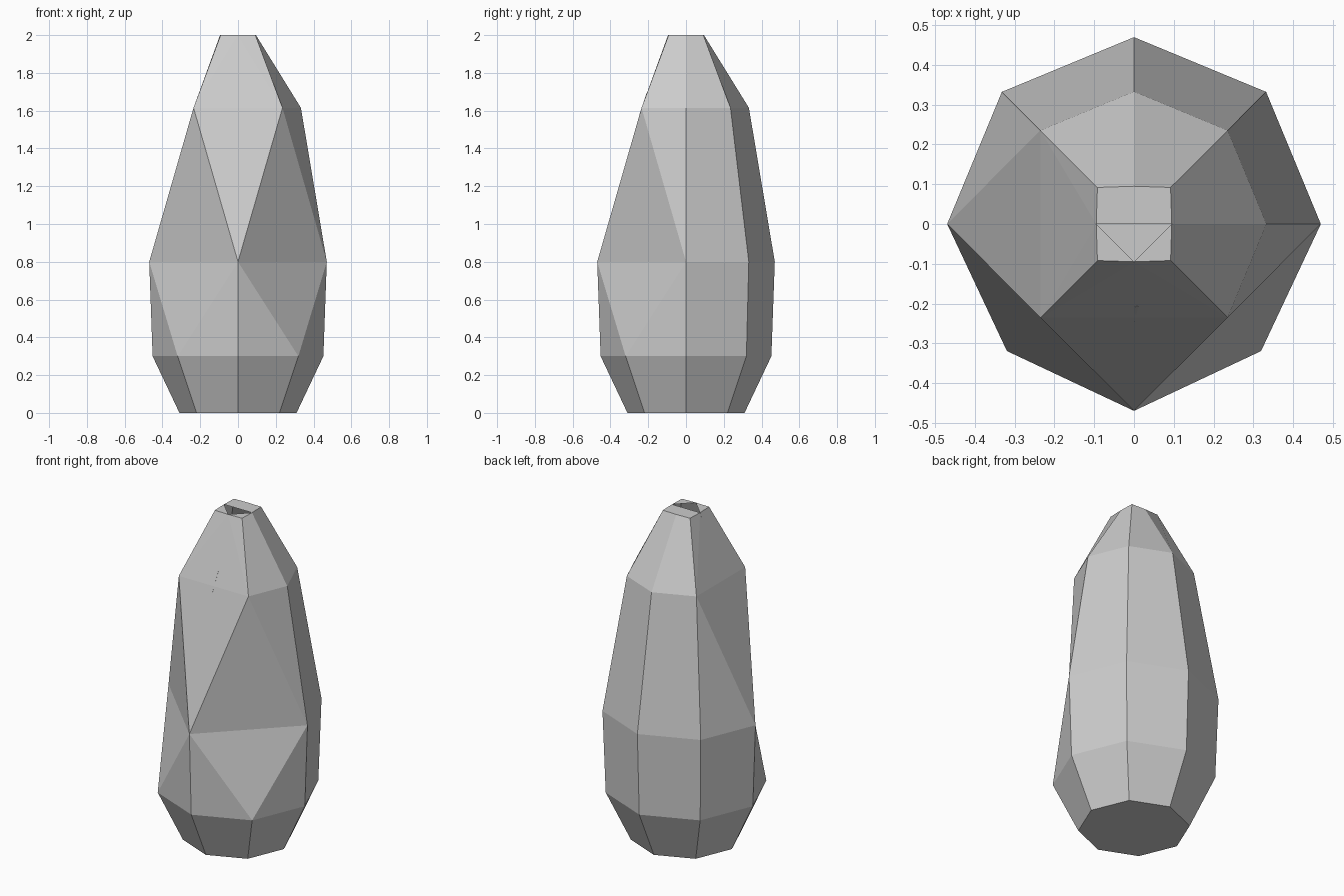
import bpy
from math import cos, sin, radians

if "Cube" in bpy.data.objects:
    bpy.data.objects.remove(bpy.data.objects["Cube"])


def make_object(name, verts, faces):
    mesh = bpy.data.meshes.new(name)
    mesh.from_pydata(verts, [], faces)
    mesh.update()
    obj = bpy.data.objects.new(name, mesh)
    bpy.context.collection.objects.link(obj)
    return obj


# Eight-sided profile: height, radius on the axes, radius on the diagonals,
# and the corners chipped away (0 = +x, counted anticlockwise)
rings = [
    (0.0, 0.31, 0.31, ()),
    (0.3, 0.452, 0.452, ()),
    (0.8, 0.47, 0.47, (5, 7)),
    (1.615, 0.333, 0.333, (4, 6)),
    (2.0, 0.095, 0.13, ()),
]
verts, index = [], []
for z, r_axis, r_diag, missing in rings:
    row = []
    for i in range(8):
        if i in missing:
            row.append(None)
            continue
        a = radians(45 * i)
        r = r_diag if i % 2 else r_axis
        row.append(len(verts))
        verts.append((r * cos(a), r * sin(a), z))
    index.append(row)

# Side walls, bridging each chipped corner with a flat triangle
faces = []
for low, up in zip(index, index[1:]):
    for i in range(8):
        j = (i + 1) % 8
        poly = [v for v in (low[i], low[j], up[j], up[i]) if v is not None]
        if len(poly) > 2:
            faces.append(poly)
        if up[i] is None:
            faces.append([low[i], up[j], up[i - 1]])
        if low[i] is None:
            faces.append([low[i - 1], low[j], up[i]])

# Base, and the top with its triangular opening toward the front
faces.append(index[0][::-1])
t = index[-1]
faces += [t[0:5], [t[4], t[5], t[6]], [t[6], t[7], t[0]]]
make_object("body", verts, faces)

# Small slivers on the two chipped upper faces
make_object("front_sliver",
            [(0.0, -0.247, 1.58), (0.012, -0.206, 1.70), (0.0, -0.209, 1.69), (0.005, -0.20, 1.65)],
            [(0, 1, 2), (0, 3, 1), (1, 3, 2), (2, 3, 0)])
make_object("left_sliver",
            [(-0.096, 0.0, 1.998), (-0.232, 0.003, 1.615), (-0.20, -0.01, 1.66), (-0.20, 0.012, 1.66)],
            [(0, 1, 2), (0, 3, 1), (0, 2, 3), (1, 3, 2)])
